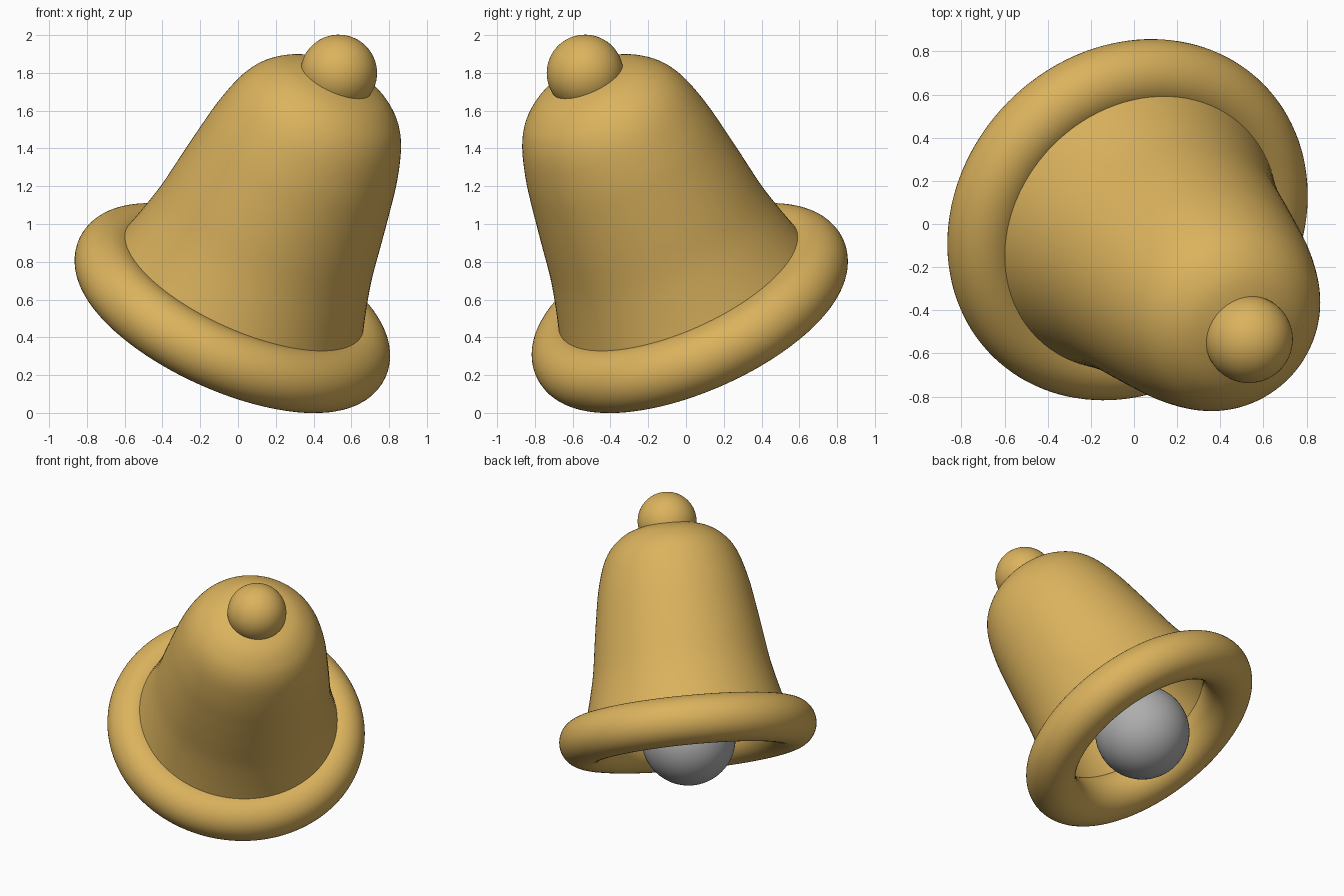
import bpy, bmesh, math
from mathutils import Vector, Matrix

if "Cube" in bpy.data.objects:
    bpy.data.objects.remove(bpy.data.objects["Cube"])

# Bell frame: centre of the rim, axis leaning to the right and front
CENTRE = Vector((-0.03, 0.02, 0.555))
AXIS = Vector((0.382, -0.376, 0.844)).normalized()
FRAME = Matrix.Translation(CENTRE) @ AXIS.to_track_quat('Z', 'Y').to_matrix().to_4x4()


def material(name, rgb):
    m = bpy.data.materials.new(name)
    m.diffuse_color = (*rgb, 1)
    m.use_nodes = True
    m.node_tree.nodes["Principled BSDF"].inputs["Base Color"].default_value = m.diffuse_color
    return m


gold = material("gold", (0.71, 0.45, 0.11))
grey = material("grey", (0.42, 0.42, 0.42))


def spline(pts, n=5):
    """Catmull-Rom curve through the points."""
    p = [Vector(q) for q in pts]
    p = [2 * p[0] - p[1]] + p + [2 * p[-1] - p[-2]]
    out = []
    for i in range(1, len(p) - 2):
        a, b, c, d = p[i - 1:i + 3]
        for k in range(n):
            t = k / n
            out.append(0.5 * (2 * b + (c - a) * t + (2 * a - 5 * b + 4 * c - d) * t * t
                              + (3 * b - a - 3 * c + d) * t ** 3))
    return out + [p[-2]]


def lathe(name, profile, mat, seg=96):
    """Revolve (radius, height) points around the bell axis."""
    bm = bmesh.new()
    vs = [bm.verts.new((max(r, 0), 0, z)) for r, z in profile]
    es = [bm.edges.new(e) for e in zip(vs, vs[1:])]
    bmesh.ops.spin(bm, geom=vs + es, cent=(0, 0, 0), axis=(0, 0, 1),
                   angle=math.tau, steps=seg, use_duplicate=False)
    bmesh.ops.remove_doubles(bm, verts=bm.verts, dist=1e-4)
    bmesh.ops.recalc_face_normals(bm, faces=bm.faces)
    me = bpy.data.meshes.new(name)
    bm.to_mesh(me)
    bm.free()
    me.materials.append(mat)
    me.shade_smooth()
    ob = bpy.data.objects.new(name, me)
    ob.matrix_world = FRAME
    bpy.context.collection.objects.link(ob)
    return ob


def arc(radius, height, r, start, end, n):
    return [(radius + r * math.cos(start + (end - start) * i / n),
             height + r * math.sin(start + (end - start) * i / n)) for i in range(n + 1)]


# Hollow body: outer wall up to the crown, inner wall back down
outer = [(0.72, 0.05), (0.683, 0.17), (0.643, 0.32), (0.61, 0.47), (0.58, 0.67),
         (0.552, 0.85), (0.522, 1.02), (0.478, 1.18), (0.43, 1.28), (0.37, 1.35),
         (0.29, 1.407), (0.19, 1.442), (0.09, 1.458), (0, 1.462)]
inner = [(0, 1.36), (0.15, 1.35), (0.27, 1.30), (0.36, 1.2), (0.42, 1.03),
         (0.47, 0.75), (0.51, 0.47), (0.55, 0.25), (0.585, 0.09), (0.62, 0.03)]
lathe("bell_body", spline(outer), gold)
lathe("bell_lining", spline(inner), gold)

# Round rim, knob on the crown and clapper
lathe("bell_rim", arc(0.72, 0, 0.17, 0, math.tau, 48), gold, 128)
lathe("top_knob", arc(0, 1.474, 0.203, -math.pi / 2, math.pi / 2, 32), gold, 64)
lathe("clapper", arc(0, -0.04, 0.325, -math.pi / 2, math.pi / 2, 40), grey, 64)
